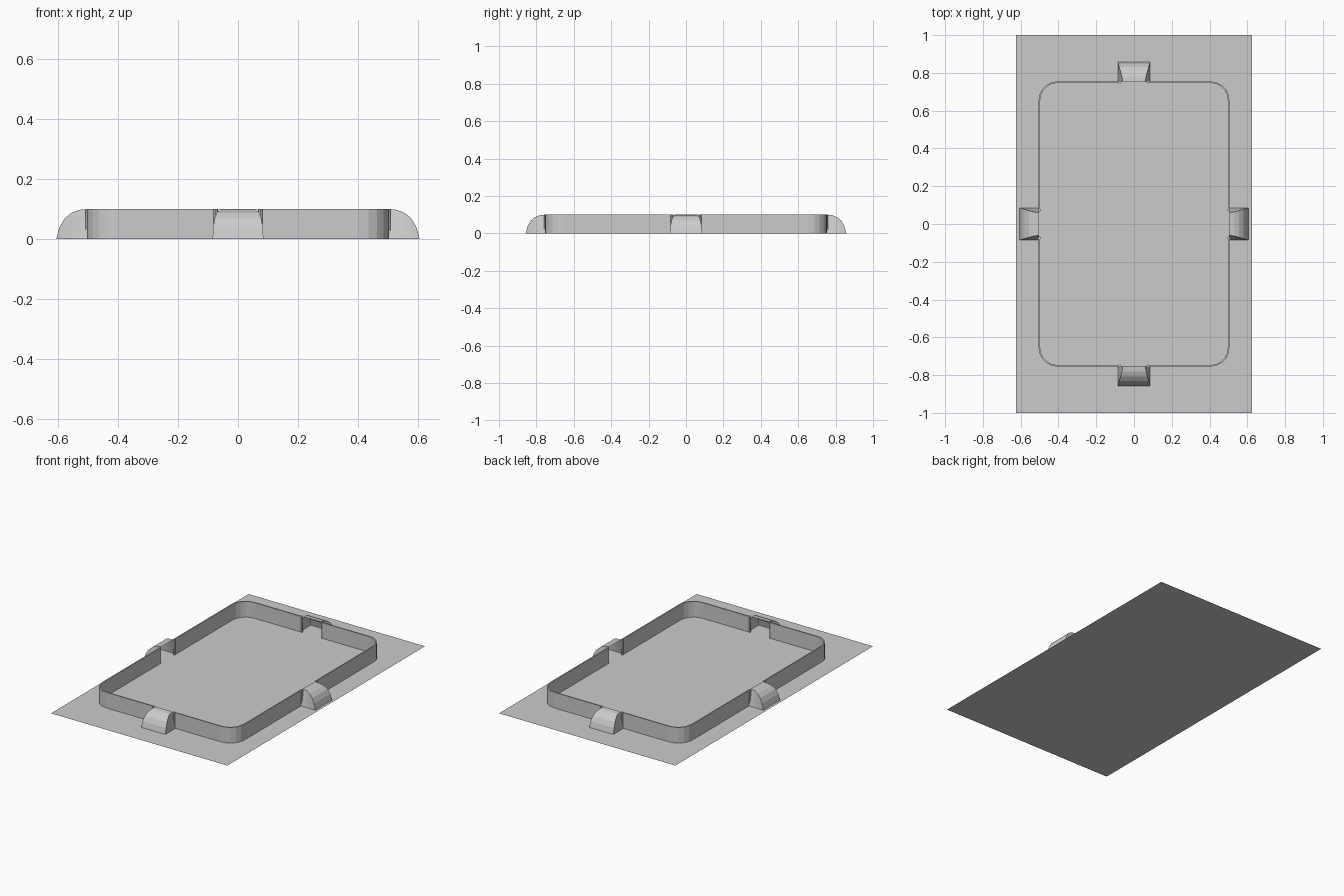
import bpy
import bmesh
import math
from mathutils import Matrix, Vector

default = bpy.data.objects.get("Cube")
if default:
    bpy.data.objects.remove(default, do_unlink=True)

GREY = (0.6, 0.6, 0.6, 1.0)
mat = bpy.data.materials.new("plain grey")
mat.use_nodes = True
mat.diffuse_color = GREY
mat.node_tree.nodes["Principled BSDF"].inputs["Base Color"].default_value = GREY

HALF_X, HALF_Y = 0.505, 0.755   # outer line of the boards
HEIGHT, THICK = 0.1, 0.008
RADIUS = 0.1
GAP = 0.075                     # half width of a goal mouth


def make_object(name, bm):
    mesh = bpy.data.meshes.new(name)
    bm.to_mesh(mesh)
    bm.free()
    mesh.materials.append(mat)
    ob = bpy.data.objects.new(name, mesh)
    bpy.context.collection.objects.link(ob)
    return ob


# Ground sheet
bm = bmesh.new()
bmesh.ops.create_grid(bm, x_segments=1, y_segments=1, size=1,
                      matrix=Matrix.Diagonal((0.625, 1, 1, 1)))
make_object("ground", bm)


# Boards: one rounded quarter with a mid-height seam, mirrored on both axes
def quarter_path(inset, steps=5):
    hx, hy, r = HALF_X - inset, HALF_Y - inset, RADIUS - inset
    path = [(GAP, hy)]
    for i in range(steps + 1):
        a = math.pi / 2 * (1 - i / steps)
        path.append((hx - r + r * math.cos(a), hy - r + r * math.sin(a)))
    return path + [(hx, GAP)]


bm = bmesh.new()
rings = []
for outer, inner in zip(quarter_path(0), quarter_path(THICK)):
    ring = [bm.verts.new((*outer, z)) for z in (0, HEIGHT / 2, HEIGHT)]
    ring += [bm.verts.new((*inner, z)) for z in (HEIGHT, HEIGHT / 2, 0)]
    rings.append(ring)
for a, b in zip(rings, rings[1:]):
    for i in range(6):
        j = (i + 1) % 6
        bm.faces.new((a[i], a[j], b[j], b[i]))
bm.faces.new(rings[0])
bm.faces.new(rings[-1])
bmesh.ops.recalc_face_normals(bm, faces=bm.faces)
boards = make_object("boards", bm)
mirror = boards.modifiers.new("mirror", 'MIRROR')
mirror.use_axis = (True, True, False)


# Goal: curved hood opening towards the pitch, with two round posts
# (distance behind the mouth, height, half width)
HOOD = [(0, 0.1, 0.06), (0.03, 0.097, 0.064), (0.055, 0.087, 0.071),
        (0.078, 0.068, 0.078), (0.095, 0.038, 0.083), (0.105, 0, 0.085)]


def make_goal(name, angle, distance):
    bm = bmesh.new()
    rows = []
    for out, z, w in HOOD:
        floor = HOOD[-1][2]
        rows.append([bm.verts.new(p) for p in
                     ((-floor, out, 0), (-w, out, z), (w, out, z), (floor, out, 0))])
    for a, b in zip(rows, rows[1:]):
        for i in range(3):
            bm.faces.new((a[i], a[i + 1], b[i + 1], b[i]))
    bmesh.ops.remove_doubles(bm, verts=bm.verts, dist=0.0001)
    bmesh.ops.recalc_face_normals(bm, faces=bm.faces)
    if sum(f.normal.z for f in bm.faces) < 0:
        bmesh.ops.reverse_faces(bm, faces=bm.faces)
    for side in (-1, 1):
        bmesh.ops.create_cone(bm, cap_ends=True, segments=8, radius1=0.008,
                              radius2=0.008, depth=HEIGHT,
                              matrix=Matrix.Translation((side * GAP, 0, HEIGHT / 2)))
    place = Matrix.Rotation(angle, 4, 'Z') @ Matrix.Translation(Vector((0, distance, 0)))
    bmesh.ops.transform(bm, matrix=place, verts=bm.verts)
    make_object(name, bm)


make_goal("back_goal", 0, HALF_Y - 0.003)
make_goal("right_goal", math.pi / 2, HALF_X - 0.003)
make_goal("front_goal", math.pi, HALF_Y - 0.003)
make_goal("left_goal", -math.pi / 2, HALF_X - 0.003)
